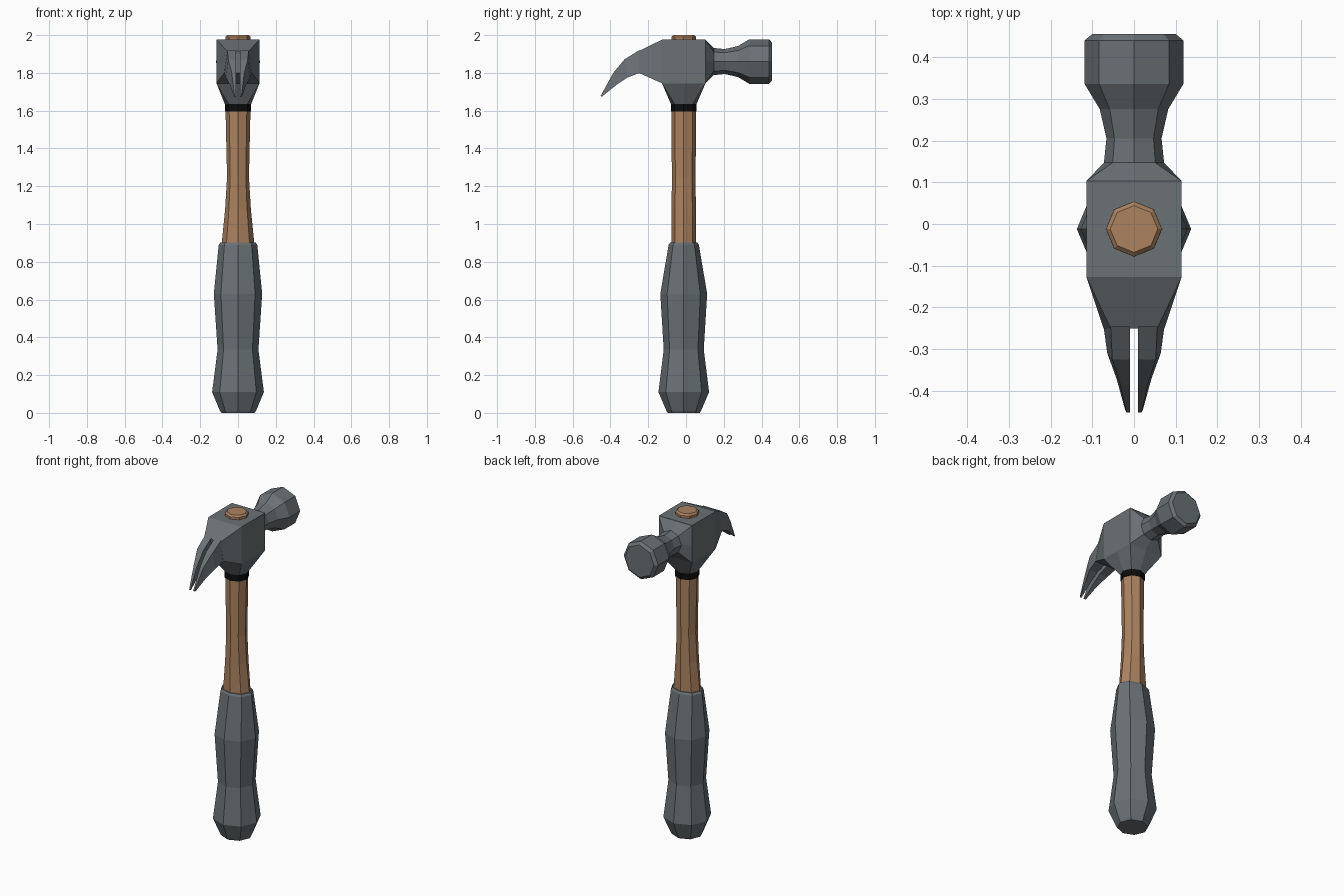
import bpy
import bmesh
from math import cos, sin, pi
from mathutils import Vector

cube = bpy.data.objects.get("Cube")
if cube:
    bpy.data.objects.remove(cube, do_unlink=True)


def material(name, rgb):
    m = bpy.data.materials.new(name)
    m.use_nodes = True
    m.diffuse_color = (*rgb, 1)
    m.node_tree.nodes["Principled BSDF"].inputs["Base Color"].default_value = (*rgb, 1)
    return m


GREY = material("slate grey", (0.145, 0.165, 0.178))
WOOD = material("warm wood", (0.41, 0.225, 0.118))
BLACK = material("black", (0.004, 0.004, 0.004))
HANDLE_Y = -0.012
POLL_Z = 1.86


def octagon(rx, ry):
    return [(rx * cos(i * pi / 4), ry * sin(i * pi / 4)) for i in range(8)]


def square(rx, ry):
    # Eight points on a rectangle: corners and edge middles
    return [(rx * round(cos(i * pi / 4)), ry * round(sin(i * pi / 4))) for i in range(8)]


def upright(points, z, y=HANDLE_Y):
    return [Vector((a, y + b, z)) for a, b in points]


def sideways(points, y, z=POLL_Z):
    return [Vector((a, y, z + b)) for a, b in points]


def loft(bm, rings, cap_start=True, cap_end=True):
    loops = [[bm.verts.new(p) for p in ring] for ring in rings]
    for low, high in zip(loops, loops[1:]):
        for i in range(len(low)):
            j = (i + 1) % len(low)
            bm.faces.new((low[i], low[j], high[j], high[i]))
    if cap_start:
        bm.faces.new(loops[0][::-1])
    if cap_end:
        bm.faces.new(loops[-1])


def finish(name, bm, mat):
    bmesh.ops.recalc_face_normals(bm, faces=bm.faces)
    mesh = bpy.data.meshes.new(name)
    bm.to_mesh(mesh)
    bm.free()
    mesh.materials.append(mat)
    obj = bpy.data.objects.new(name, mesh)
    bpy.context.collection.objects.link(obj)
    return obj


def turned(name, profile, mat):
    bm = bmesh.new()
    loft(bm, [upright(octagon(rx, ry), z) for z, rx, ry in profile])
    return finish(name, bm, mat)


# Handle: rubber grip, wooden shaft passing through the head, black collar
turned("grip", [(0, 0.088, 0.085), (0.012, 0.096, 0.092), (0.11, 0.137, 0.134),
                (0.335, 0.108, 0.106), (0.63, 0.128, 0.124), (0.89, 0.102, 0.08),
                (0.902, 0.094, 0.072)], GREY)
turned("shaft", [(0.88, 0.088, 0.066), (1.08, 0.068, 0.064), (1.25, 0.058, 0.063),
                 (1.6, 0.066, 0.065), (1.99, 0.067, 0.066), (2.0, 0.057, 0.056)], WOOD)
turned("collar", [(1.595, 0.07, 0.068), (1.638, 0.07, 0.068)], BLACK)

# Head block: round socket opening into a square body
bm = bmesh.new()
loft(bm, [upright(octagon(0.07, 0.068), 1.635),
          upright(square(0.114, 0.115), 1.745),
          upright(square(0.114, 0.115), 1.976)])

# Neck and striking face
poll = [(0.147, 0.072), (0.205, 0.066), (0.275, 0.082),
        (0.335, 0.118), (0.44, 0.118), (0.455, 0.1)]
loft(bm, [sideways(square(0.114, 0.115), 0.103)]
     + [sideways(octagon(r, r), y) for y, r in poll], cap_start=False)

# Claw root tapering forward from the body
loft(bm, [[Vector(p) for p in ((-0.114, -0.127, 1.976), (0.114, -0.127, 1.976),
                               (0.114, -0.127, 1.745), (-0.114, -0.127, 1.745))],
          [Vector(p) for p in ((-0.056, -0.25, 1.915), (0.056, -0.25, 1.915),
                               (0.073, -0.25, 1.8), (-0.073, -0.25, 1.8))]],
     cap_start=False)
finish("hammer_head", bm, GREY)

# Claw prongs: top y/z, bottom y/z, top and bottom outer width
prong = [(-0.245, 1.922, -0.245, 1.80, 0.056, 0.073),
         (-0.325, 1.872, -0.31, 1.775, 0.052, 0.064),
         (-0.385, 1.80, -0.37, 1.735, 0.033, 0.042),
         (-0.452, 1.678, -0.446, 1.674, 0.018, 0.021)]
for name, side in (("left_claw", 1), ("right_claw", -1)):
    bm = bmesh.new()
    loft(bm, [[Vector((side * 0.01, ty, tz)), Vector((side * tw, ty, tz)),
               Vector((side * bw, by, bz)), Vector((side * 0.01, by, bz))]
              for ty, tz, by, bz, tw, bw in prong])
    finish(name, bm, GREY)
